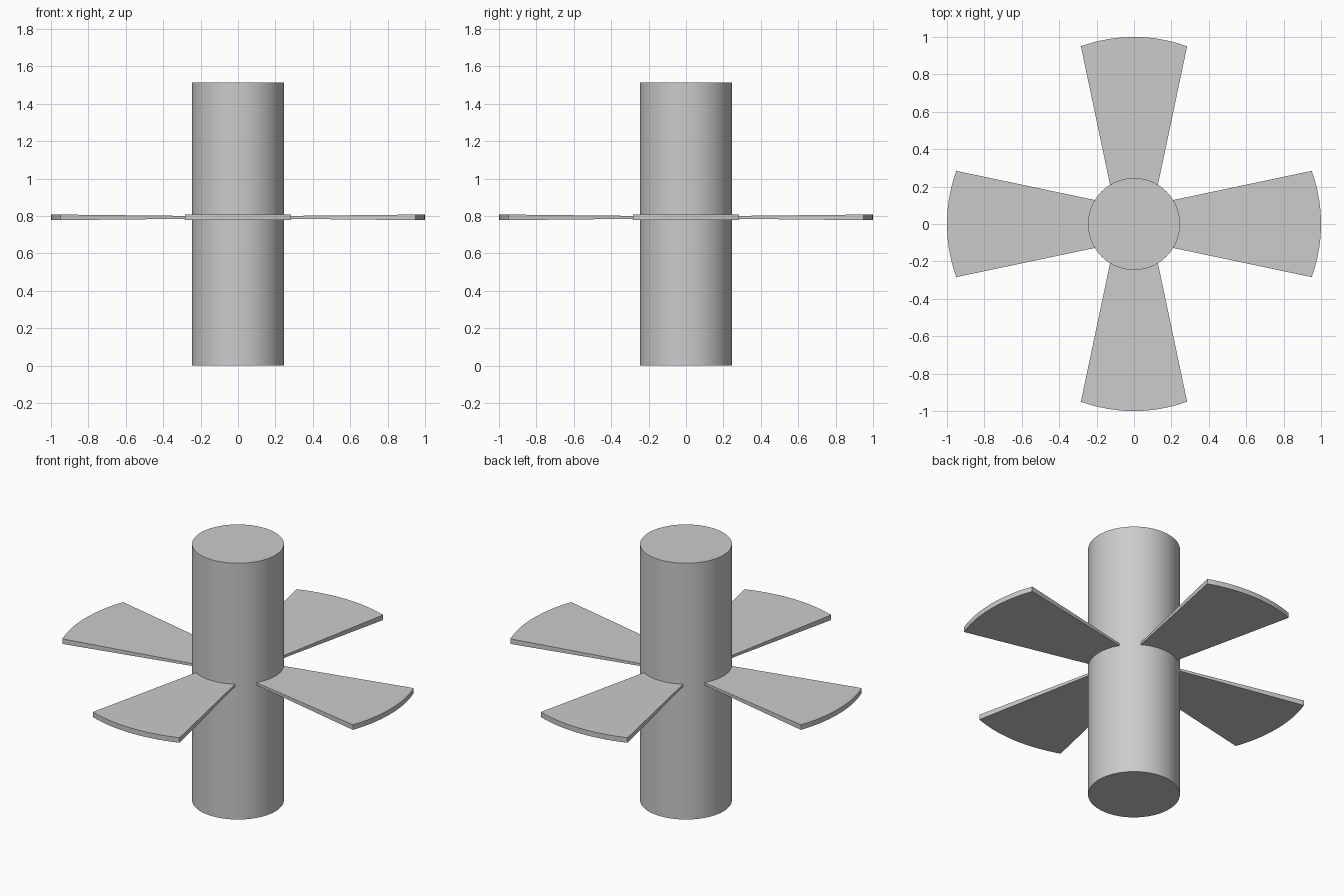
import bpy, bmesh, math

if "Cube" in bpy.data.objects:
    bpy.data.objects.remove(bpy.data.objects["Cube"])

HUB_R, HUB_H = 0.246, 1.515
BLADE_Z = 0.793

# Central shaft
bpy.ops.mesh.primitive_cylinder_add(vertices=64, radius=HUB_R, depth=HUB_H,
                                    location=(0, 0, HUB_H / 2))
shaft = bpy.context.object
shaft.name = "shaft"
bpy.ops.object.shade_smooth_by_angle(angle=math.radians(30))


def half_thickness(x):
    # Blade grows thicker from root to tip
    return 0.007 + 0.008 * (x - 0.2) / 0.75


def make_blade(index):
    # Fan-shaped outline: narrow root inside the shaft, rounded tip
    root_x, root_w, tip_x, tip_w, bulge = 0.20, 0.126, 0.95, 0.284, 0.05
    steps = 14
    radius = (tip_w ** 2 + bulge ** 2) / (2 * bulge)
    sweep = math.asin(tip_w / radius)
    outline = [(root_x, root_w), (root_x, -root_w)]
    for i in range(steps + 1):
        a = -sweep + 2 * sweep * i / steps
        outline.append((tip_x + bulge - radius + radius * math.cos(a),
                        radius * math.sin(a)))
    bm = bmesh.new()
    top = [bm.verts.new((x, y, half_thickness(min(x, tip_x)))) for x, y in outline]
    low = [bm.verts.new((x, y, -half_thickness(min(x, tip_x)))) for x, y in outline]
    bm.faces.new(top)
    bm.faces.new(low[::-1])
    n = len(outline)
    for i in range(n):
        j = (i + 1) % n
        bm.faces.new((top[i], low[i], low[j], top[j]))
    bmesh.ops.recalc_face_normals(bm, faces=bm.faces)
    mesh = bpy.data.meshes.new(f"blade_{index}")
    bm.to_mesh(mesh)
    bm.free()
    blade = bpy.data.objects.new(f"blade_{index}", mesh)
    bpy.context.collection.objects.link(blade)
    blade.location.z = BLADE_Z
    blade.rotation_euler.z = index * math.pi / 2


# Four blades around the shaft
for k in range(4):
    make_blade(k)
